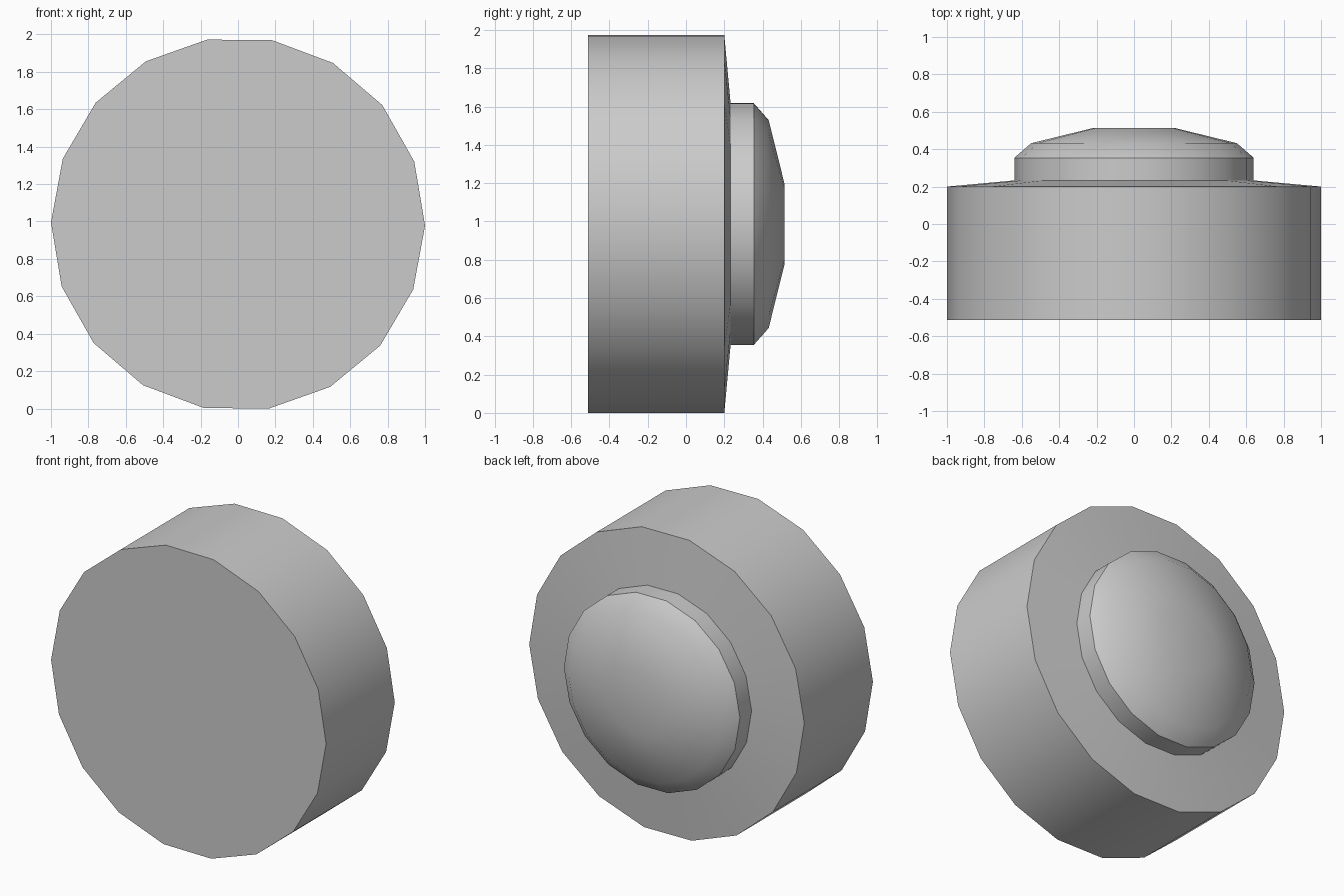
import bpy, bmesh, math

if "Cube" in bpy.data.objects:
    bpy.data.objects.remove(bpy.data.objects["Cube"])

SIDES = 18
CENTRE_Z = 0.986
TWIST = math.radians(-0.5)


def lathe(name, profile, cap_start=False, cap_end=False):
    """Spin (radius, y) points around the y axis."""
    bm = bmesh.new()
    rings = []
    for r, y in profile:
        rings.append([bm.verts.new((r * math.cos(TWIST + i * math.tau / SIDES), y,
                                    CENTRE_Z + r * math.sin(TWIST + i * math.tau / SIDES)))
                      for i in range(SIDES)])
    for a, b in zip(rings, rings[1:]):
        for i in range(SIDES):
            j = (i + 1) % SIDES
            bm.faces.new((a[i], b[i], b[j], a[j]))
    if cap_start:
        bm.faces.new(rings[0])
    if cap_end:
        bm.faces.new(rings[-1][::-1])
    mesh = bpy.data.meshes.new(name)
    bm.to_mesh(mesh)
    bm.free()
    obj = bpy.data.objects.new(name, mesh)
    bpy.context.collection.objects.link(obj)
    bpy.ops.object.select_all(action='DESELECT')
    obj.select_set(True)
    bpy.context.view_layer.objects.active = obj
    bpy.ops.object.shade_smooth_by_angle(angle=math.radians(32))
    return obj


# Drum with a slightly sloped rear shoulder, open where the dome sits
lathe("drum_body", [(1.0, -0.513), (1.0, 0.2), (0.64, 0.233)], cap_start=True)

# Raised collar with a shallow faceted dome
lathe("domed_cap", [(0.64, 0.233), (0.64, 0.354), (0.55, 0.432), (0.215, 0.514)],
      cap_end=True)
